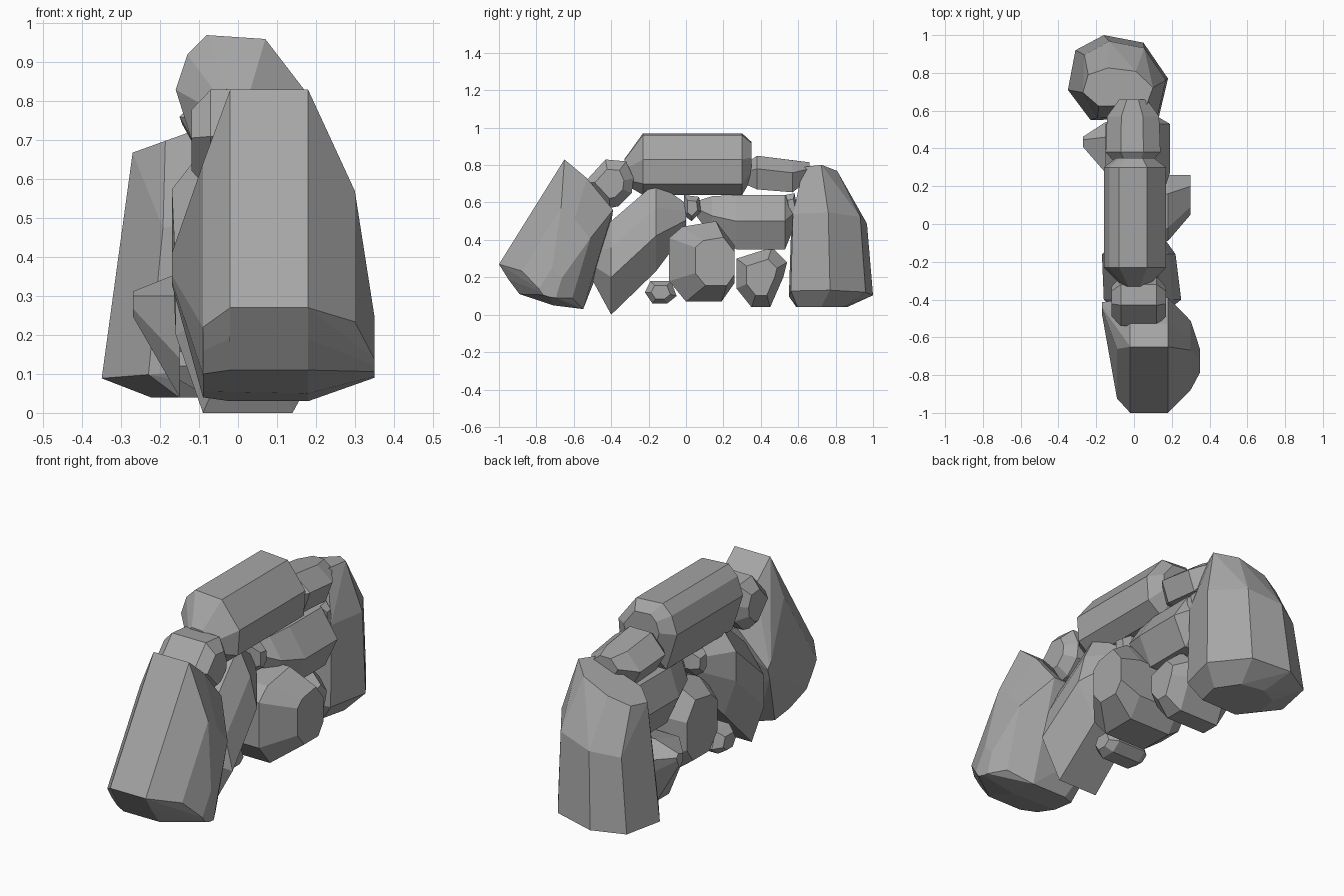
import bpy
import bmesh
import math

default_cube = bpy.data.objects.get("Cube")
if default_cube:
    bpy.data.objects.remove(default_cube, do_unlink=True)

# One plain grey stone colour
stone = bpy.data.materials.new("stone_grey")
stone.use_nodes = True
stone.diffuse_color = (.38, .38, .38, 1)
stone.node_tree.nodes["Principled BSDF"].inputs["Base Color"].default_value = stone.diffuse_color


def middle(outline):
    """Centre of the rectangle that encloses an outline."""
    first = [point[0] for point in outline]
    second = [point[1] for point in outline]
    return (min(first) + max(first)) / 2, (min(second) + max(second)) / 2


def faceted_stone(name, points):
    """Convex stone wrapped around the given points."""
    bm = bmesh.new()
    for point in points:
        bm.verts.new(point)
    hull = bmesh.ops.convex_hull(bm, input=bm.verts)
    unused = set(hull["geom_interior"]) | set(hull["geom_unused"])
    loose = [item for item in unused if isinstance(item, bmesh.types.BMVert)]
    bmesh.ops.delete(bm, geom=loose, context="VERTS")
    # Merge nearly coplanar triangles into broad cut facets
    bmesh.ops.dissolve_limit(bm, angle_limit=math.radians(5), verts=bm.verts, edges=bm.edges)
    bmesh.ops.recalc_face_normals(bm, faces=bm.faces)

    mesh = bpy.data.meshes.new(name)
    bm.to_mesh(mesh)
    bm.free()
    mesh.materials.append(stone)
    obj = bpy.data.objects.new(name, mesh)
    bpy.context.collection.objects.link(obj)


def rock(name, outline, sections, along="x"):
    """Stone whose outline is repeated along one horizontal axis.

    Each section is (position, scale, sideways shift, vertical shift).
    Outlines are (y, z) when lofted along x, and (x, z) when lofted along y.
    """
    mid_h, mid_v = middle(outline)
    points = []
    for position, scale, shift_h, shift_v in sections:
        for h, v in outline:
            across = mid_h + (h - mid_h) * scale + shift_h
            height = mid_v + (v - mid_v) * scale + shift_v
            if along == "x":
                points.append((position, across, height))
            else:
                points.append((across, position, height))
    faceted_stone(name, points)


def standing_stone(name, plan, levels):
    """Upright stone: a ground plan repeated at tilted levels.

    Each level is (height, x scale, y scale, x shift, y shift, tilt along x).
    """
    mid_x, mid_y = middle(plan)
    points = []
    for height, scale_x, scale_y, shift_x, shift_y, tilt in levels:
        for x, y in plan:
            offset = (x - mid_x) * scale_x
            points.append((mid_x + offset + shift_x,
                           mid_y + (y - mid_y) * scale_y + shift_y,
                           height + offset * tilt))
    faceted_stone(name, points)


def chamfered(left, right, bevel, end_scale):
    """Sections for a straight block with both ends tapered."""
    return [(left, end_scale, 0, 0), (left + bevel, 1, 0, 0),
            (right - bevel, 1, 0, 0), (right, end_scale, 0, 0)]


# Large leaning stones at the two ends
rock("front_end_stone",
     [(-.65, .83), (-1, .27), (-.95, .19), (-.89, .11), (-.71, .05),
      (-.55, .03), (-.51, .2), (-.39, .56), (-.53, .73)],
     [(-.17, .1, .25, -.06), (-.09, .75, 0, -.09), (-.02, 1, 0, 0),
      (.18, 1, 0, 0), (.3, .6, 0, -.1), (.35, .2, -.03, -.26)])
standing_stone("back_end_stone",
               [(-.16, 1), (.05, .96), (.18, .77), (.13, .56), (-.23, .55), (-.35, .71), (-.31, .92)],
               [(.04, .6, .6, .02, -.05, 0), (.11, 1, 1, 0, 0, .08),
                (.5, .88, .9, .02, -.01, .2), (.735, .7, .45, 0, -.05, .36)])

# Stones bridging the top
rock("front_cap_stone",
     [(-.54, .71), (-.43, .83), (-.32, .82), (-.28, .73), (-.29, .65), (-.36, .58), (-.41, .57)],
     chamfered(-.12, .17, .05, .6))
rock("top_beam_stone",
     [(-.16, .83), (-.13, .92), (-.08, .97), (.07, .96), (.17, .83), (.16, .7), (.08, .64), (-.1, .64)],
     [(-.33, .4, 0, -.04), (-.23, 1, 0, 0), (.3, 1, 0, 0), (.35, .6, 0, .02)],
     along="y")
rock("back_cap_stone",
     [(-.15, .75), (-.07, .84), (.05, .84), (.14, .77), (.1, .66), (-.1, .66)],
     [(.3, .5, 0, 0), (.38, 1, 0, .01), (.57, .95, 0, -.01), (.66, .5, 0, .02)],
     along="y")

# Infill stones between the ends
rock("leaning_infill_stone",
     [(-.16, .2), (-.16, .36), (-.05, .5), (.14, .5), (.21, .36), (.25, .2), (.14, 0), (-.09, 0)],
     [(-.51, .35, 0, .04), (-.4, 1, 0, 0), (-.16, .95, -.02, .22), (0, .3, 0, .27)],
     along="y")
rock("middle_infill_stone",
     [(-.09, .41), (-.02, .47), (.16, .5), (.26, .37), (.26, .17), (.19, .07), (0, .07), (-.09, .18)],
     [(-.15, .7, 0, 0), (-.06, 1, 0, 0), (.18, 1, 0, 0), (.3, .6, .07, 0)])
rock("low_infill_stone",
     [(.27, .3), (.46, .36), (.54, .28), (.52, .2), (.45, .04), (.35, .04), (.27, .14)],
     [(-.27, .2, .03, .08), (-.15, 1, 0, 0), (.08, 1, 0, 0), (.16, .6, 0, 0)])
rock("upper_infill_stone",
     [(-.15, .5), (-.1, .64), (.1, .64), (.19, .5), (.12, .35), (-.08, .35)],
     [(.06, .3, 0, .07), (.14, .75, 0, .03), (.27, 1, 0, 0), (.53, 1, 0, 0), (.59, .4, 0, .06)],
     along="y")

# Small wedging stones
rock("centre_wedge_stone",
     [(-.01, .64), (.07, .63), (.08, .55), (.03, .5), (-.01, .53)],
     chamfered(-.12, .12, .04, .6))
rock("bottom_wedge_stone",
     [(-.22, .12), (-.19, .18), (-.08, .18), (-.05, .1), (-.1, .06), (-.18, .06)],
     chamfered(-.15, .09, .04, .6))
rock("back_wedge_stone",
     [(.53, .64), (.58, .65), (.6, .55), (.55, .49)],
     chamfered(-.1, .12, .03, .6))
